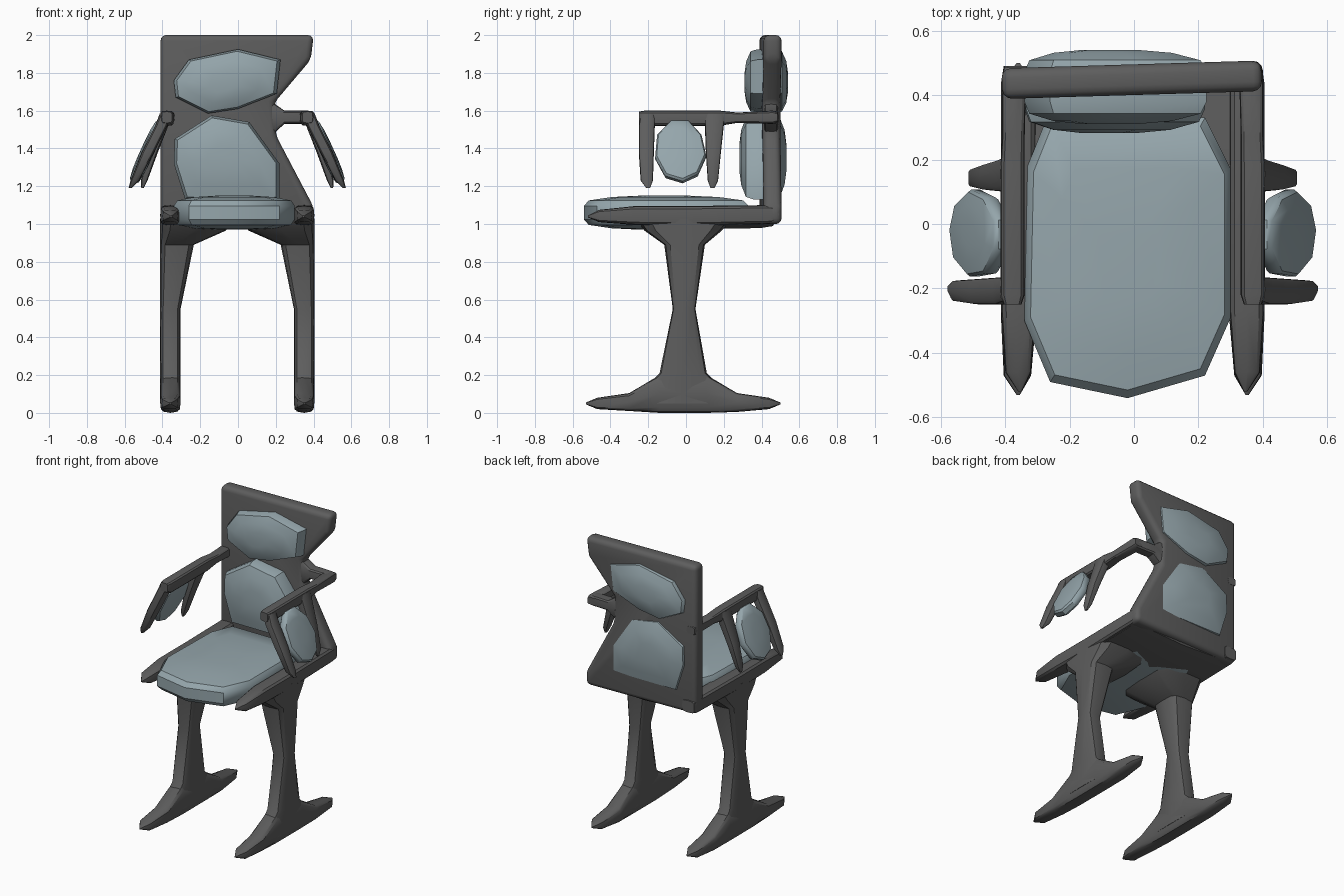
import bpy, bmesh, math
from mathutils import Vector

if "Cube" in bpy.data.objects:
    bpy.data.objects.remove(bpy.data.objects["Cube"])


def material(name, rgb):
    m = bpy.data.materials.new(name)
    m.diffuse_color = (*rgb, 1)
    m.use_nodes = True
    m.node_tree.nodes["Principled BSDF"].inputs["Base Color"].default_value = m.diffuse_color
    return m


DARK = material("dark_frame", (0.11, 0.11, 0.11))
PAD = material("blue_grey_pad", (0.30, 0.38, 0.41))


def finish(name, bm, mat, angle=35):
    bmesh.ops.recalc_face_normals(bm, faces=bm.faces[:])
    me = bpy.data.meshes.new(name)
    bm.to_mesh(me)
    bm.free()
    ob = bpy.data.objects.new(name, me)
    bpy.context.collection.objects.link(ob)
    me.materials.append(mat)
    bpy.ops.object.select_all(action='DESELECT')
    ob.select_set(True)
    bpy.context.view_layer.objects.active = ob
    bpy.ops.object.shade_smooth_by_angle(angle=math.radians(angle))
    return ob


def loft(name, rings, mat, angle=35):
    bm = bmesh.new()
    vs = [[bm.verts.new(p) for p in r] for r in rings]
    n = len(vs[0])
    for a, b in zip(vs, vs[1:]):
        for i in range(n):
            j = (i + 1) % n
            bm.faces.new((a[i], a[j], b[j], b[i]))
    bm.faces.new(vs[0])
    bm.faces.new(vs[-1])
    return finish(name, bm, mat, angle)


def beam(name, axis, sections, side=1):
    """Rounded-box beam; section = (position on axis, u0, u1, v0, v1)."""
    rings = []
    for pos, u0, u1, v0, v1 in sections:
        ring = []
        for k in range(12):
            a = k * math.tau / 12
            c, s = (math.copysign(abs(t) ** 0.5, t) for t in (math.cos(a), math.sin(a)))
            p = [(u0 + u1) / 2 + c * (u1 - u0) / 2, (v0 + v1) / 2 + s * (v1 - v0) / 2]
            p.insert(axis, pos)
            ring.append((p[0] * side - 0.004, p[1], p[2]))
        rings.append(ring)
    return loft(name, rings, DARK)


def cushion(name, outline, origin, ux, uy, half):
    """Faceted pillow: outline in the (ux, uy) plane, bulging both ways."""
    o, ux, uy = Vector(origin), Vector(ux).normalized(), Vector(uy).normalized()
    n = ux.cross(uy)
    cx = sum(p[0] for p in outline) / len(outline)
    cy = sum(p[1] for p in outline) / len(outline)
    prof = [(0.3, -1), (0.65, -0.92), (0.94, -0.72), (1, -0.4),
            (1, 0.4), (0.94, 0.72), (0.65, 0.92), (0.3, 1)]
    rings = [[o + ux * (cx + (x - cx) * s) + uy * (cy + (y - cy) * s) + n * (h * half)
              for x, y in outline] for s, h in prof]
    return loft(name, rings, PAD, 40)


for side, tag in ((-1, "left"), (1, "right")):
    # Rocker-like foot
    beam(tag + "_foot", 1, [
        (-0.53, .35, .36, .045, .055), (-0.47, .315, .40, .02, .08),
        (-0.30, .30, .408, .01, .105), (-0.14, .30, .408, .0, .20),
        (0.11, .30, .408, .0, .20), (0.27, .30, .408, .005, .105),
        (0.44, .315, .40, .02, .08), (0.50, .35, .36, .045, .055)], side)
    # Waisted leg flaring inward under the seat
    beam(tag + "_leg", 2, [
        (0.05, .30, .408, -.30, .27), (0.21, .30, .408, -.14, .11),
        (0.55, .30, .408, -.07, .05), (0.89, .23, .408, -.115, .10),
        (0.965, .06, .408, -.22, .19), (1.03, 0, .408, -.27, .25)], side)
    # Seat rail with pointed front
    beam(tag + "_seat_rail", 1, [
        (-0.52, .345, .355, 1.035, 1.045), (-0.46, .315, .395, 1.01, 1.075),
        (-0.27, .30, .408, .995, 1.095), (0.0, .30, .408, .99, 1.095),
        (0.44, .30, .408, 1.0, 1.10), (0.49, .31, .40, 1.01, 1.09)], side)
    # Arm bar
    beam(tag + "_arm", 1, [
        (-0.25, .345, .40, 1.535, 1.595), (-0.22, .335, .41, 1.52, 1.60),
        (0.18, .335, .41, 1.52, 1.60), (0.27, .335, .405, 1.535, 1.59),
        (0.46, .33, .405, 1.53, 1.60), (0.485, .34, .40, 1.54, 1.59)], side)
    # Arm prongs, front and rear
    beam(tag + "_arm_front_prong", 2, [
        (1.585, .345, .41, -.24, -.165), (1.52, .37, .435, -.25, -.165),
        (1.38, .44, .505, -.25, -.17), (1.23, .52, .565, -.24, -.175),
        (1.19, .56, .575, -.21, -.19)], side)
    beam(tag + "_arm_rear_prong", 2, [
        (1.585, .345, .41, .10, .21), (1.52, .365, .43, .10, .20),
        (1.38, .42, .475, .105, .185), (1.23, .475, .51, .115, .17),
        (1.19, .495, .508, .13, .15)], side)
    # Tilted side pad between the prongs
    oval = [(-.05, .172), (.04, .172), (.11, .09), (.135, -.03), (.09, -.14),
            (.01, -.18), (-.08, -.15), (-.135, -.04), (-.125, .09)]
    cushion(tag + "_arm_pad", oval, (side * .475 - .004, -.028, 1.385),
            (0, 1, 0), (-side * .15, 0, .33), .036)

# Seat pan joining the sides
beam("seat_pan", 0, [(-.38, -.12, .48, .995, 1.07), (0, -.12, .48, .975, 1.07),
                     (.38, -.12, .48, .995, 1.07)])
# Link from the notched back to the right arm
beam("right_arm_link", 0, [(.14, .41, .49, 1.46, 1.67), (.20, .41, .49, 1.485, 1.635),
                           (.25, .41, .49, 1.53, 1.60), (.37, .41, .485, 1.53, 1.60),
                           (.40, .42, .475, 1.54, 1.59)])

# Back frame plate with a notch on one side
outline = [(-.41, 1.0), (.40, 1.0), (.40, 1.09), (.20, 1.47), (.19, 1.64),
           (.385, 1.87), (.40, 2.0), (-.41, 2.0)]
bm = bmesh.new()
face = bm.faces.new([bm.verts.new((x, -.05, z)) for x, z in outline])
ext = bmesh.ops.extrude_face_region(bm, geom=[face])
bmesh.ops.translate(bm, vec=(0, .095, 0),
                    verts=[v for v in ext["geom"] if isinstance(v, bmesh.types.BMVert)])
bmesh.ops.recalc_face_normals(bm, faces=bm.faces[:])
bmesh.ops.bevel(bm, geom=bm.edges[:], offset=.03, segments=3, profile=.5, affect='EDGES')
back = finish("back_frame", bm, DARK)
back.location.y = .45
back.rotation_euler.z = .03

# Cushions
cushion("upper_back_cushion",
        [(0, 1.925), (-.26, 1.87), (-.34, 1.76), (-.33, 1.67), (-.16, 1.585),
         (0, 1.61), (.205, 1.69), (.225, 1.87)],
        (0, .425, 0), (1, 0, .0), (0, 0, 1), .115)
cushion("lower_back_cushion",
        [(-.14, 1.575), (-.335, 1.45), (-.34, 1.32), (-.28, 1.13), (.22, 1.13),
         (.22, 1.32), (.06, 1.54)],
        (0, .407, 0), (1, 0, 0), (0, 0, 1), .125)
cushion("seat_cushion",
        [(-.27, .33), (-.33, .18), (-.34, -.30), (-.26, -.49), (-.02, -.54),
         (.22, -.47), (.30, -.29), (.30, .17), (.22, .33)],
        (0, 0, 1.06), (1, 0, 0), (0, 1, 0), .09)
